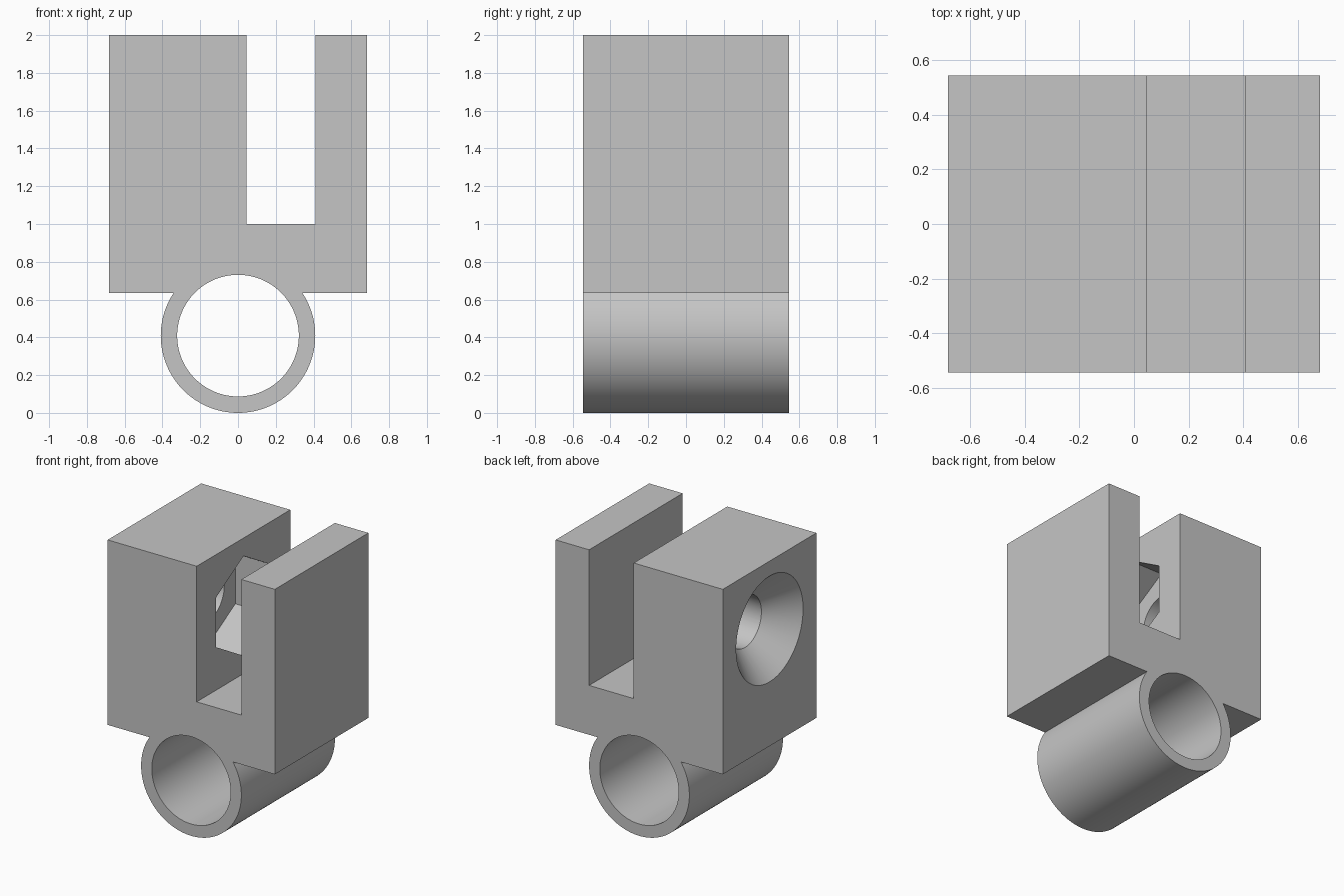
import bpy, bmesh, math
from mathutils import Matrix

default = bpy.data.objects.get("Cube")
if default:
    bpy.data.objects.remove(default, do_unlink=True)

grey = bpy.data.materials.new("plain grey")
grey.use_nodes = True
COLOUR = (0.56, 0.56, 0.56, 1)
grey.diffuse_color = COLOUR
grey.node_tree.nodes["Principled BSDF"].inputs["Base Color"].default_value = COLOUR

DEPTH = 1.09          # full size along y
TUBE_Z = 0.409        # tube axis height
BOLT_Z = 1.5          # bolt axis height


def finish(bm, name):
    bmesh.ops.recalc_face_normals(bm, faces=bm.faces)
    mesh = bpy.data.meshes.new(name)
    bm.to_mesh(mesh)
    bm.free()
    mesh.materials.append(grey)
    obj = bpy.data.objects.new(name, mesh)
    bpy.context.collection.objects.link(obj)
    return obj


def box(name, x0, x1, z0, z1, depth):
    bm = bmesh.new()
    place = Matrix.Translation(((x0 + x1) / 2, 0, (z0 + z1) / 2))
    size = Matrix.Diagonal((x1 - x0, depth, z1 - z0, 1))
    bmesh.ops.create_cube(bm, size=1, matrix=place @ size)
    return finish(bm, name)


def tube_rod(name, radius, length):
    bm = bmesh.new()
    place = Matrix.Translation((0, 0, TUBE_Z)) @ Matrix.Rotation(math.pi / 2, 4, 'X')
    bmesh.ops.create_cone(bm, cap_ends=True, segments=128, radius1=radius,
                          radius2=radius, depth=length, matrix=place)
    return finish(bm, name)


def bolt_cutter(name, x0, x1, r0, r1, sides):
    """Prism or cone along x, with a corner pointing straight up."""
    bm = bmesh.new()
    bmesh.ops.create_cone(bm, cap_ends=True, segments=sides, radius1=r0,
                          radius2=r1, depth=x1 - x0)
    # Put the first corner on local x before turning the axis towards x
    corner = bm.verts[:][0].co
    turn = Matrix.Rotation(-math.atan2(corner.y, corner.x), 4, 'Z')
    place = Matrix.Translation(((x0 + x1) / 2, 0, BOLT_Z))
    bmesh.ops.transform(bm, verts=bm.verts,
                        matrix=place @ Matrix.Rotation(math.pi / 2, 4, 'Y') @ turn)
    return finish(bm, name)


def combine(target, tool, operation):
    mod = target.modifiers.new(tool.name, 'BOOLEAN')
    mod.operation = operation
    mod.solver = 'EXACT'
    mod.object = tool
    tool.hide_render = True
    bpy.context.view_layer.objects.active = target
    bpy.ops.object.modifier_apply(modifier=mod.name)
    bpy.data.objects.remove(tool, do_unlink=True)


# Clamp block with the tube sleeve beneath it
clamp = box("clamp_block", -0.682, 0.682, 0.636, 2, DEPTH)
combine(clamp, tube_rod("tube_sleeve", TUBE_Z, DEPTH), 'UNION')
combine(clamp, tube_rod("tube_bore", 0.322, 2), 'DIFFERENCE')

# Slot open at the top
combine(clamp, box("slot", 0.045, 0.409, 1, 2.5, 2), 'DIFFERENCE')

# Countersunk bolt hole with a hexagonal nut pocket in the slot wall
combine(clamp, bolt_cutter("bolt_hole", -0.6, 0.0, 0.19, 0.19, 96), 'DIFFERENCE')
combine(clamp, bolt_cutter("countersink", -0.692, -0.482, 0.4, 0.19, 96), 'DIFFERENCE')
combine(clamp, bolt_cutter("nut_pocket", -0.245, 0.1, 0.368, 0.368, 6), 'DIFFERENCE')

# Smooth round walls, sharp corners
bpy.ops.object.select_all(action='DESELECT')
clamp.select_set(True)
bpy.context.view_layer.objects.active = clamp
bpy.ops.object.shade_smooth_by_angle(angle=math.radians(25))
